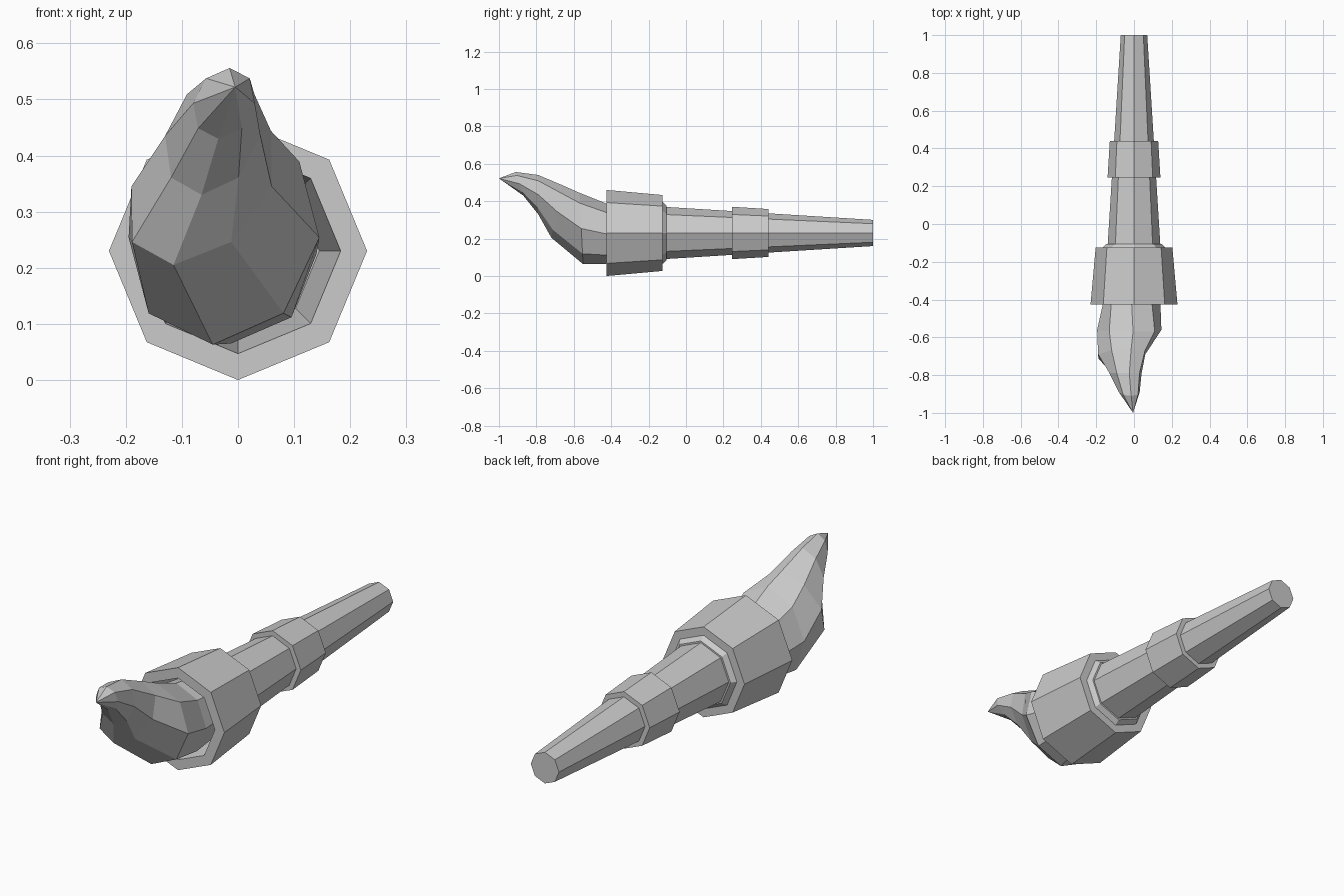
import bpy, bmesh
from math import sin, cos, pi

if "Cube" in bpy.data.objects:
    bpy.data.objects.remove(bpy.data.objects["Cube"])

AXIS_Z = 0.23
SIDES = 8


def loft(name, rings, tip=None):
    """Join point rings of equal length, capping the ends or closing to a tip."""
    bm = bmesh.new()
    loops = [[bm.verts.new(p) for p in ring] for ring in rings]
    for a, b in zip(loops, loops[1:]):
        for i in range(SIDES):
            j = (i + 1) % SIDES
            bm.faces.new((a[i], a[j], b[j], b[i]))
    bm.faces.new(loops[0])
    if tip:
        t = bm.verts.new(tip)
        for i in range(SIDES):
            bm.faces.new((loops[-1][i], loops[-1][(i + 1) % SIDES], t))
    else:
        bm.faces.new(loops[-1])
    bmesh.ops.recalc_face_normals(bm, faces=bm.faces)
    mesh = bpy.data.meshes.new(name)
    bm.to_mesh(mesh)
    bm.free()
    obj = bpy.data.objects.new(name, mesh)
    bpy.context.collection.objects.link(obj)
    return obj


def octagon(y, r):
    return [(r * cos(2 * pi * i / SIDES), y, AXIS_Z + r * sin(2 * pi * i / SIDES))
            for i in range(SIDES)]


def turned(name, profile):
    """Eight-sided turned part from (y, radius) steps."""
    return loft(name, [octagon(y, r) for y, r in profile])


# Tapered handle and its grip band
turned("handle", [(-0.12, 0.14), (1.0, 0.07)])
turned("grip_band", [(0.245, 0.14), (0.44, 0.128)])

# Hollow flared head with a small stepped collar at the back
turned("head_cup", [(-0.105, 0.147), (-0.125, 0.165), (-0.125, 0.203),
                    (-0.425, 0.23), (-0.425, 0.183), (-0.14, 0.145)])


def flame_ring(xl, xr, skew, bottom, top):
    """Slanted oval between a bottom (y, z) and a top (y, z)."""
    ring = []
    for i in range(SIDES):
        a = 2 * pi * i / SIDES
        t = (1 + sin(a)) / 2
        ring.append(((xl + xr) / 2 + (xr - xl) / 2 * cos(a) + skew * sin(a),
                     bottom[0] + (top[0] - bottom[0]) * t,
                     bottom[1] + (top[1] - bottom[1]) * t))
    return ring


# Flame curling upwards to a point
loft("flame", [
    flame_ring(-0.13, 0.13, 0.00, (-0.20, 0.10), (-0.20, 0.36)),
    flame_ring(-0.165, 0.14, 0.00, (-0.43, 0.065), (-0.42, 0.385)),
    flame_ring(-0.195, 0.145, 0.02, (-0.55, 0.063), (-0.57, 0.445)),
    flame_ring(-0.19, 0.06, 0.05, (-0.72, 0.205), (-0.66, 0.485)),
    flame_ring(-0.13, 0.04, 0.02, (-0.79, 0.33), (-0.79, 0.54)),
    flame_ring(-0.08, 0.03, 0.01, (-0.87, 0.43), (-0.91, 0.556)),
], tip=(-0.005, -1.0, 0.522))
